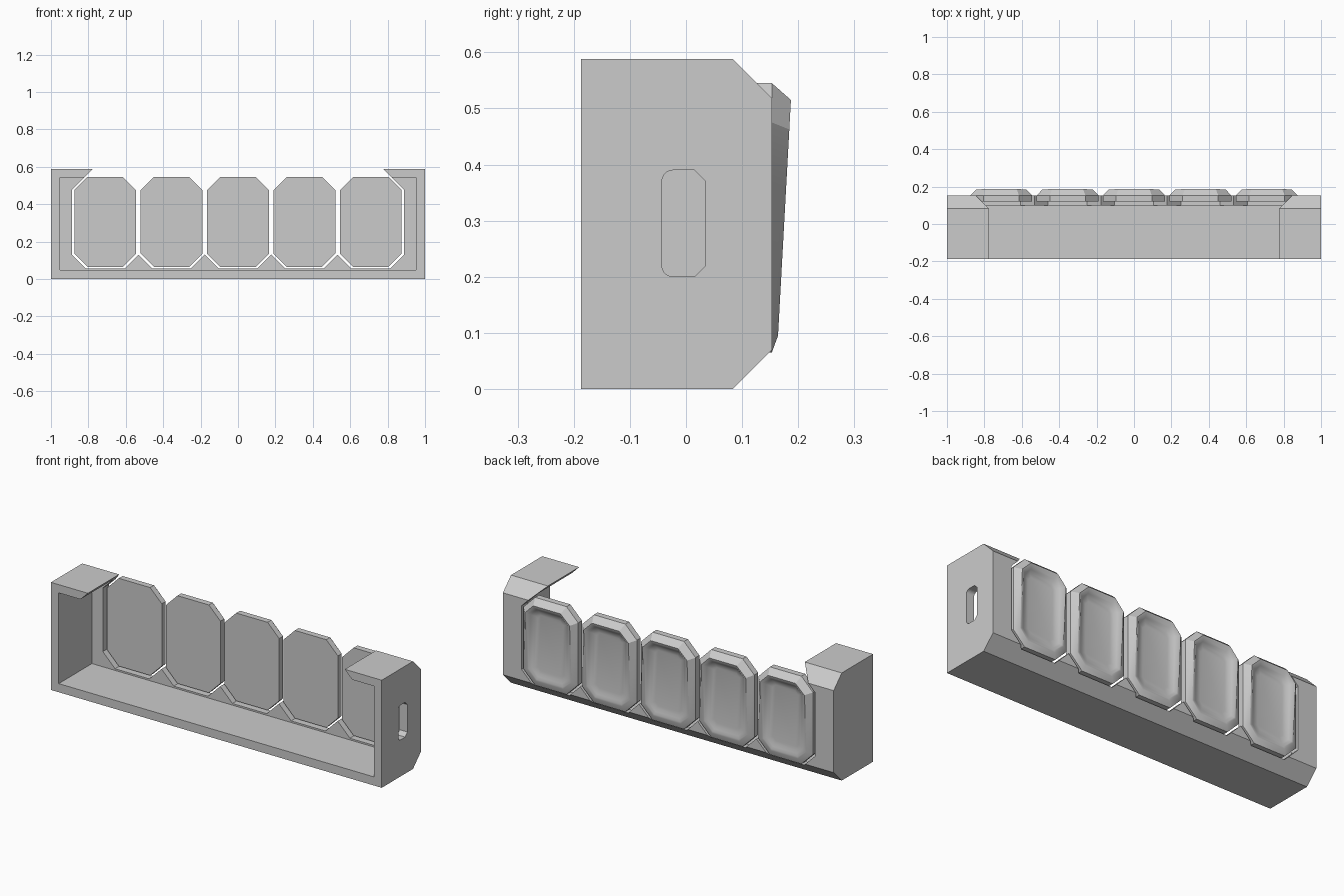
import bpy, bmesh, math
from mathutils import Vector

if "Cube" in bpy.data.objects:
    bpy.data.objects.remove(bpy.data.objects["Cube"], do_unlink=True)

grey = bpy.data.materials.new("plain_grey")
grey.use_nodes = True
COLOUR = (0.6, 0.6, 0.6, 1)
grey.diffuse_color = COLOUR
grey.node_tree.nodes["Principled BSDF"].inputs["Base Color"].default_value = COLOUR

PITCH, HALF_W, CHAMFER = 0.355, 0.165, 0.07
KEY_LOW, KEY_TOP = 0.065, 0.545
HEIGHT, WALL_BACK = 0.588, 0.153
centres = [PITCH * i for i in range(-2, 3)]


def make_object(name, bm):
    bmesh.ops.recalc_face_normals(bm, faces=bm.faces)
    mesh = bpy.data.meshes.new(name)
    bm.to_mesh(mesh)
    bm.free()
    mesh.materials.append(grey)
    obj = bpy.data.objects.new(name, mesh)
    bpy.context.collection.objects.link(obj)
    return obj


def prism(name, points, start, end):
    """Extrude a closed outline from one end to the other."""
    bm = bmesh.new()
    face = bm.faces.new([bm.verts.new(p) for p in points])
    out = bmesh.ops.extrude_face_region(bm, geom=[face])
    moved = [v for v in out["geom"] if isinstance(v, bmesh.types.BMVert)]
    bmesh.ops.translate(bm, verts=moved, vec=Vector(end) - Vector(start))
    return make_object(name, bm)


def along_x(name, outline, x0, x1):
    return prism(name, [(x0, y, z) for y, z in outline], (x0, 0, 0), (x1, 0, 0))


def along_y(name, outline, y0, y1):
    return prism(name, [(x, y0, z) for x, z in outline], (0, y0, 0), (0, y1, 0))


def cut(target, cutter):
    mod = target.modifiers.new("cut", "BOOLEAN")
    mod.operation = "DIFFERENCE"
    mod.solver = "EXACT"
    mod.object = cutter
    cutter.hide_render = True
    bpy.context.view_layer.objects.active = target
    bpy.ops.object.modifier_apply(modifier=mod.name)
    bpy.data.objects.remove(cutter, do_unlink=True)


# Housing with chamfered back edges
housing = along_x("housing", [(-0.187, 0), (0.083, 0), (WALL_BACK, 0.07),
                              (WALL_BACK, HEIGHT - 0.07), (0.083, HEIGHT),
                              (-0.187, HEIGHT)], -1, 1)

# Hollow, open at the front
cut(housing, along_x("cavity", [(-0.4, 0.047), (0.1, 0.047), (0.1, 0.543),
                                (-0.4, 0.543)], -0.953, 0.953))

# Row of key openings, joined at the sides and open at the top
half = PITCH / 2
low, side, flat = 0.056, 0.13, half - 0.074
outline = [(centres[0] - half, side)]
for c in centres:
    outline += [(c - flat, low), (c + flat, low), (c + half, side)]
edge = centres[-1] + half
outline += [(edge, 0.477), (edge - 0.2, 0.677), (0.2 - edge, 0.677), (-edge, 0.477)]
cut(housing, along_y("key_openings", outline, -0.4, 0.4))

# Slot in the left end wall, rounded at the front and chamfered at the back
slot = []
for cz, start in ((0.37, 90), (0.22, 180)):
    for k in range(6):
        a = math.radians(start + 18 * k)
        slot.append((-0.023 + 0.02 * math.cos(a), cz + 0.02 * math.sin(a)))
slot += [(0.015, 0.2), (0.035, 0.22), (0.035, 0.37), (0.015, 0.39)]
cut(housing, along_x("slot", slot, 0.9, 1.1))


# Keys with a bevelled, sloping rim and a dished back
def rim(z):
    return 0.164 + (z - 0.095) * 0.0548


def dish(t):
    return lambda z: rim(z) * (1 - t) + 0.155 * t


def octagon(inset):
    w, c = HALF_W - inset, CHAMFER - inset * (2 - math.sqrt(2))
    z0, z1 = KEY_LOW + inset, KEY_TOP - inset
    return [(-w, z0 + c), (c - w, z0), (w - c, z0), (w, z0 + c),
            (w, z1 - c), (w - c, z1), (c - w, z1), (-w, z1 - c)]


RINGS = [(0, lambda z: 0.12), (0, lambda z: WALL_BACK), (0.03, rim),
         (0.04, dish(0.08)), (0.055, dish(0.5)), (0.07, dish(0.85)), (0.088, dish(1))]


def key(name, x):
    bm = bmesh.new()
    rings = [[bm.verts.new((x + px, depth(pz), pz)) for px, pz in octagon(inset)]
             for inset, depth in RINGS]
    for a, b in zip(rings, rings[1:]):
        for i in range(8):
            j = (i + 1) % 8
            bm.faces.new((a[i], a[j], b[j], b[i]))
    bm.faces.new(rings[0])
    bm.faces.new(rings[-1])
    return make_object(name, bm)


bpy.ops.object.select_all(action="DESELECT")
for n, x in enumerate(centres):
    obj = key(f"key_{n + 1}", x)
    obj.select_set(True)
    bpy.context.view_layer.objects.active = obj
bpy.ops.object.shade_smooth_by_angle(angle=math.radians(30))
